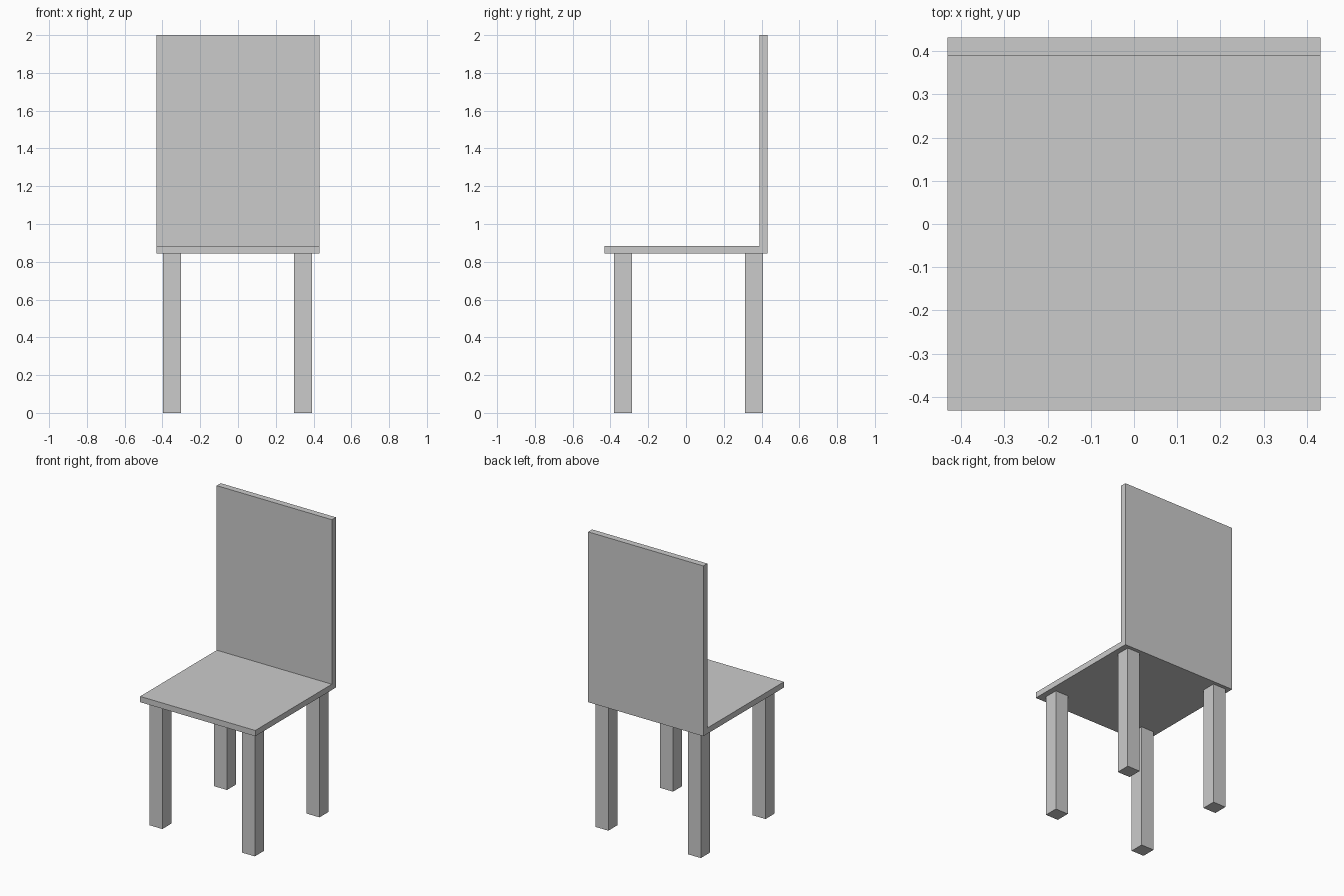
import bpy, bmesh

if "Cube" in bpy.data.objects:
    bpy.data.objects.remove(bpy.data.objects["Cube"])


def mesh_object(name, bm):
    bmesh.ops.recalc_face_normals(bm, faces=bm.faces)
    mesh = bpy.data.meshes.new(name)
    bm.to_mesh(mesh)
    bm.free()
    obj = bpy.data.objects.new(name, mesh)
    bpy.context.collection.objects.link(obj)
    return obj


def extrude_profile(name, points, x0, x1):
    """Extrude a (y, z) outline along x."""
    bm = bmesh.new()
    face = bm.faces.new([bm.verts.new((x0, y, z)) for y, z in points])
    ext = bmesh.ops.extrude_face_region(bm, geom=[face])
    verts = [v for v in ext["geom"] if isinstance(v, bmesh.types.BMVert)]
    bmesh.ops.translate(bm, verts=verts, vec=(x1 - x0, 0, 0))
    return mesh_object(name, bm)


SEAT_Z, LEG = 0.845, 0.096

# Seat and backrest: one continuous L-shaped board
extrude_profile("seat_and_backrest", [
    (-0.432, SEAT_Z), (0.432, SEAT_Z), (0.432, 2.0),
    (0.389, 2.0), (0.389, 0.884), (-0.432, 0.884)], -0.432, 0.432)

# Four square legs
for row, y in (("front", -0.381), ("back", 0.312)):
    for side, x in (("left", -0.397), ("right", 0.297)):
        extrude_profile(f"{row}_{side}_leg", [
            (y, 0), (y + LEG, 0), (y + LEG, SEAT_Z), (y, SEAT_Z)], x, x + LEG)
